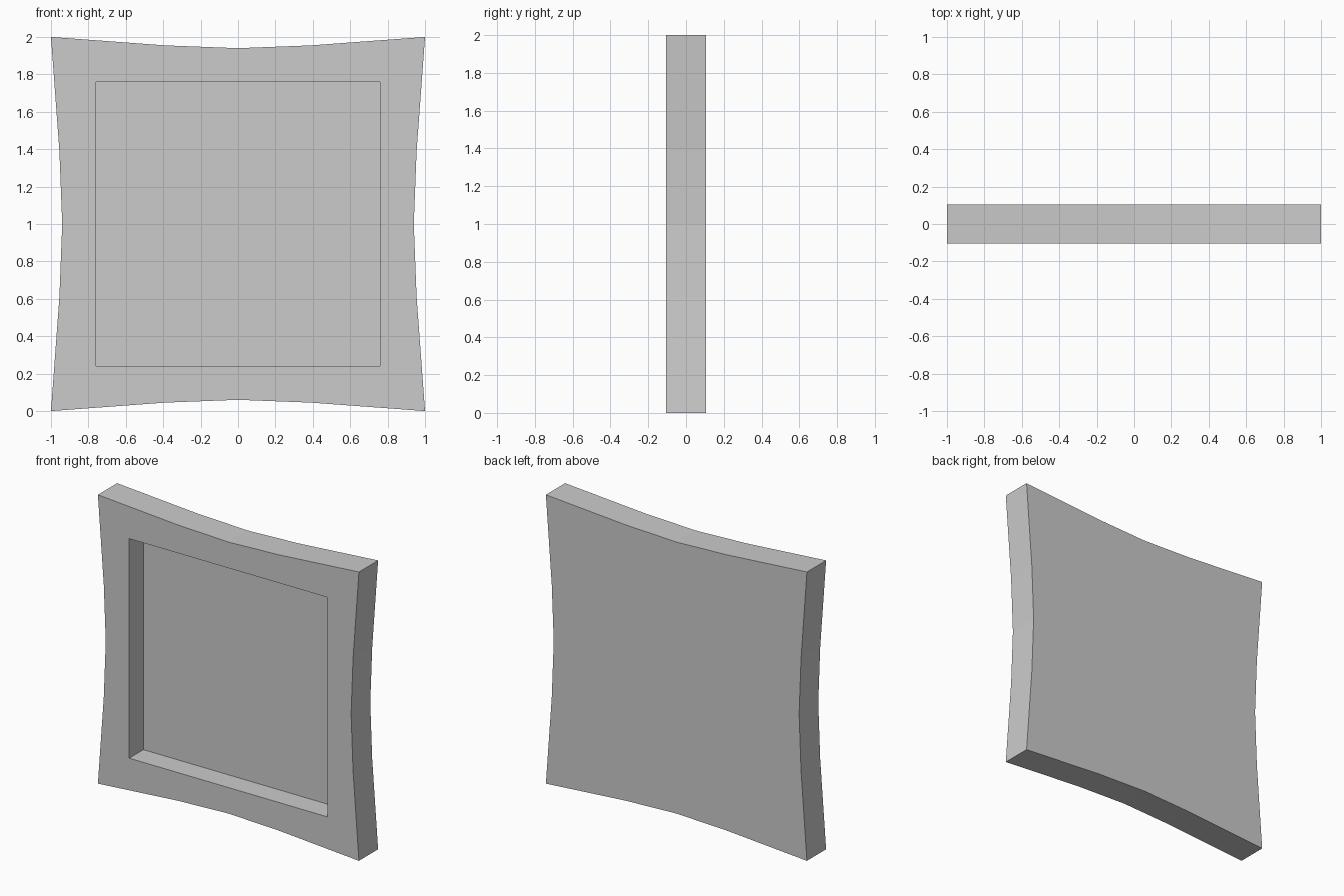
import bpy, bmesh
from mathutils import Matrix, Vector

if "Cube" in bpy.data.objects:
    bpy.data.objects.remove(bpy.data.objects["Cube"])

HALF_T = 0.105     # half thickness
FLOOR_Y = 0.05     # recess floor, measured from the centre plane
INNER = 0.76       # half width of the square recess
# One concave side (x, z about the panel centre); its end corner starts the next side
SIDE = [(-1, -1), (-0.39, -0.955), (0, -0.94), (0.39, -0.955)]

bm = bmesh.new()


def ring(points, y):
    """Repeat a side's points four times around the panel centre."""
    verts = []
    for k in range(4):
        rot = Matrix.Rotation(-k * 1.5707963268, 3, 'Y')
        for x, z in points:
            p = rot @ Vector((x, y, z))
            verts.append(bm.verts.new((p.x, p.y, p.z + 1)))
    return verts


def walls(a, b):
    """Join two matching rings with quads."""
    n = len(a)
    for i in range(n):
        j = (i + 1) % n
        bm.faces.new((a[i], a[j], b[j], b[i]))


front = ring(SIDE, -HALF_T)
back = ring(SIDE, HALF_T)
rim = ring([(-INNER, -INNER)], -HALF_T)
floor = ring([(-INNER, -INNER)], FLOOR_Y)

# Outer edge, recess walls, recess floor and flat back
walls(front, back)
walls(rim, floor)
bm.faces.new(floor)
bm.faces.new(back)

# Front border, one strip per side
n = len(SIDE)
for k in range(4):
    outer = [front[(k * n + i) % len(front)] for i in range(n + 1)]
    bm.faces.new(outer + [rim[(k + 1) % 4], rim[k]])

bmesh.ops.recalc_face_normals(bm, faces=bm.faces)
mesh = bpy.data.meshes.new("recessed_panel")
bm.to_mesh(mesh)
bm.free()
bpy.context.collection.objects.link(bpy.data.objects.new("recessed_panel", mesh))
